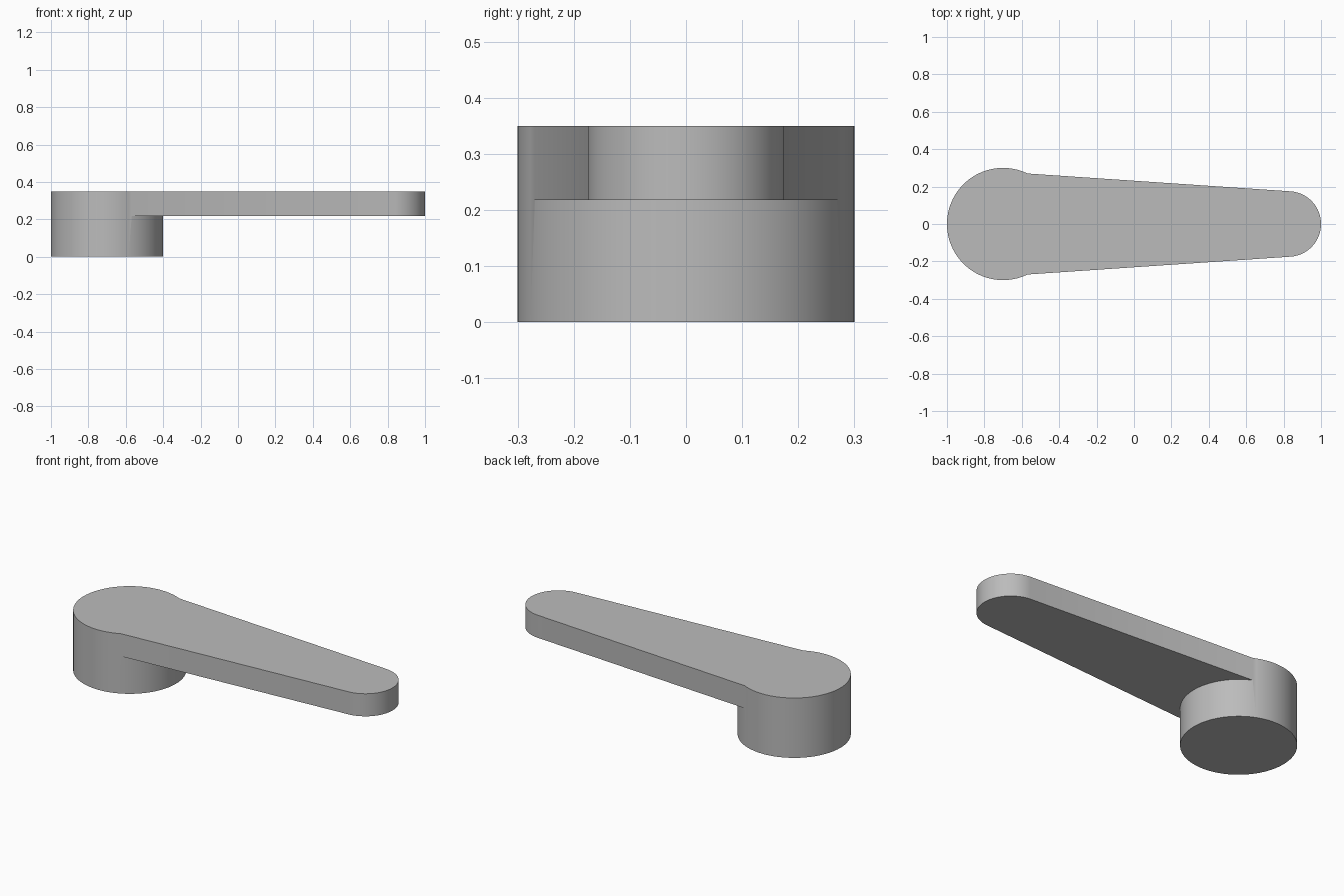
import bpy
import bmesh
from math import radians, sin, cos, pi

cube = bpy.data.objects.get("Cube")
if cube:
    bpy.data.objects.remove(cube, do_unlink=True)

TOP = 0.35
HUB_X, HUB_R = -0.7, 0.3
TIP_X, TIP_R = 0.825, 0.175

grey = bpy.data.materials.new("plain grey")
grey.use_nodes = True
colour = (0.5, 0.5, 0.5, 1)
grey.diffuse_color = colour
grey.node_tree.nodes["Principled BSDF"].inputs["Base Color"].default_value = colour


def arc(cx, radius, start, end, steps):
    """Points along a circular arc centred on the x axis."""
    angles = [radians(start + (end - start) * i / steps) for i in range(steps + 1)]
    return [(cx + radius * cos(a), radius * sin(a)) for a in angles]


def extrude(name, outline, bottom, top):
    """Solid made by raising a flat outline."""
    bm = bmesh.new()
    base = bm.faces.new([bm.verts.new((x, y, bottom)) for x, y in outline])
    raised = bmesh.ops.extrude_face_region(bm, geom=[base], use_keep_orig=True)["geom"]
    verts = [v for v in raised if isinstance(v, bmesh.types.BMVert)]
    bmesh.ops.translate(bm, verts=verts, vec=(0, 0, top - bottom))
    bmesh.ops.recalc_face_normals(bm, faces=bm.faces)
    mesh = bpy.data.meshes.new(name)
    bm.to_mesh(mesh)
    bm.free()
    mesh.materials.append(grey)
    obj = bpy.data.objects.new(name, mesh)
    bpy.context.collection.objects.link(obj)
    return obj


# Round hub
handle = extrude("lever_handle", arc(HUB_X, HUB_R, 0, 360, 96)[:-1], 0, TOP)

# Tapered arm with a round tip, starting inside the hub
tip = arc(TIP_X, TIP_R, -86, 86, 40)
root = [(-0.6, 0.272), (-0.6, -0.272)]
arm = extrude("lever_arm", tip + root, 0.218, TOP)

# Fuse arm and hub into one solid
union = handle.modifiers.new("join arm", "BOOLEAN")
union.operation = "UNION"
union.solver = "EXACT"
union.object = arm
bpy.ops.object.select_all(action="DESELECT")
bpy.context.view_layer.objects.active = handle
handle.select_set(True)
bpy.ops.object.modifier_apply(modifier=union.name)
bpy.data.objects.remove(arm, do_unlink=True)
bpy.ops.object.shade_smooth_by_angle(angle=pi / 6)
